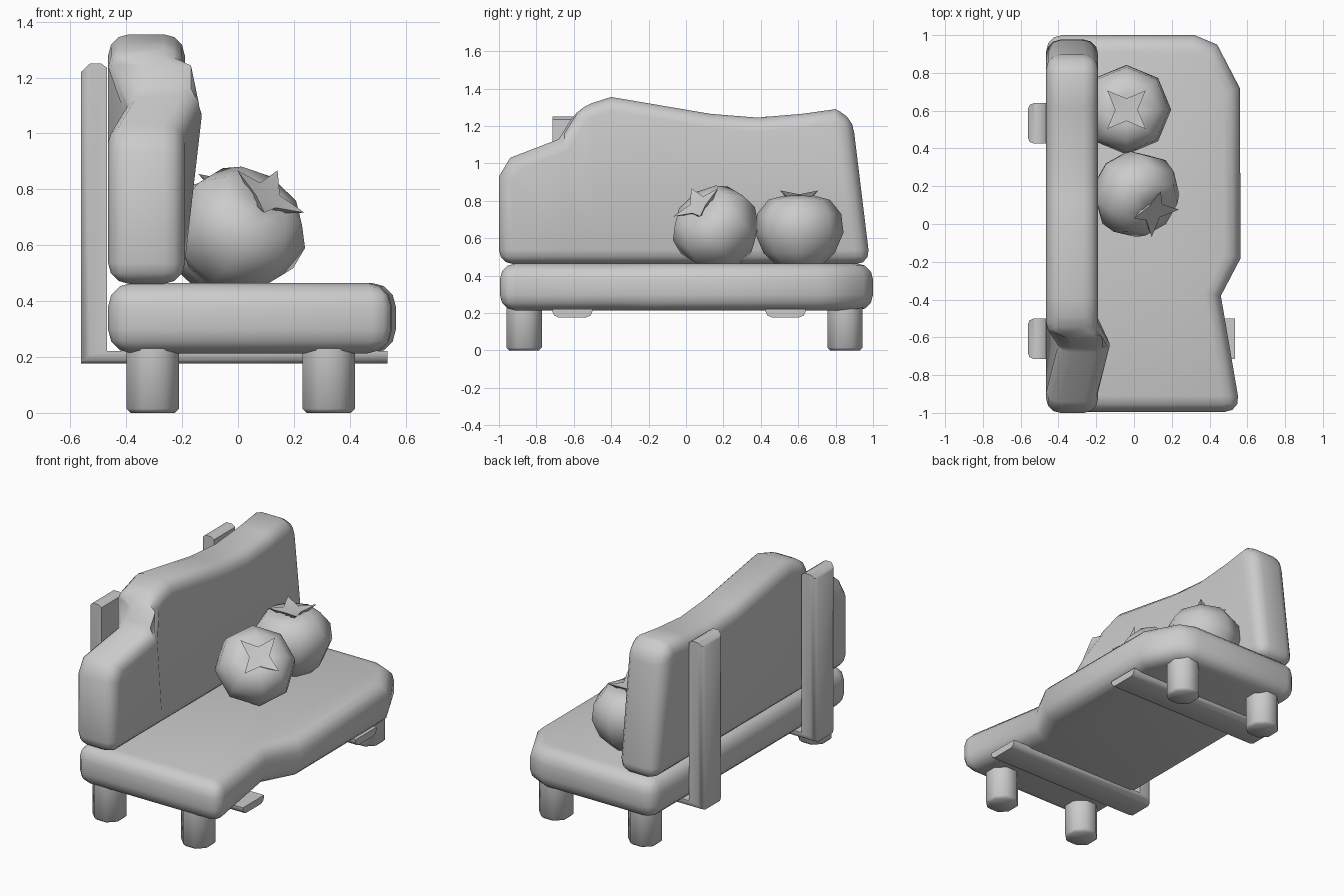
import bpy, bmesh, math
from mathutils import Vector, Matrix

if "Cube" in bpy.data.objects:
    bpy.data.objects.remove(bpy.data.objects["Cube"])


def finish(name, bm, angle=50):
    bmesh.ops.recalc_face_normals(bm, faces=bm.faces)
    me = bpy.data.meshes.new(name)
    bm.to_mesh(me)
    bm.free()
    ob = bpy.data.objects.new(name, me)
    bpy.context.collection.objects.link(ob)
    bpy.ops.object.select_all(action='DESELECT')
    ob.select_set(True)
    bpy.context.view_layer.objects.active = ob
    bpy.ops.object.shade_smooth_by_angle(angle=math.radians(angle))
    return ob


def slab(points, to3d, lo, hi, offset, segments, pick=None):
    """Extrude a flat outline from lo to hi and round its sharp edges."""
    bm = bmesh.new()
    f = bm.faces.new([bm.verts.new(to3d(a, b, lo)) for a, b in points])
    ext = bmesh.ops.extrude_face_region(bm, geom=[f])
    shift = Vector(to3d(0, 0, hi)) - Vector(to3d(0, 0, lo))
    bmesh.ops.translate(bm, vec=shift,
                        verts=[v for v in ext['geom'] if isinstance(v, bmesh.types.BMVert)])
    bmesh.ops.recalc_face_normals(bm, faces=bm.faces)
    edges = [e for e in bm.edges if e.calc_face_angle(0) > math.radians(40)
             and (pick is None or pick(e))]
    bmesh.ops.bevel(bm, geom=edges, offset=offset, segments=segments, profile=0.5,
                    affect='EDGES', clamp_overlap=False)
    return bm


# Seat cushion with a notched front edge
seat_outline = [(-0.465, -0.995), (0.545, -0.995), (0.558, -0.9), (0.46, -0.38), (0.565, -0.18),
                (0.56, 0.72), (0.44, 0.95), (0.32, 1.0), (-0.465, 1.0)]
seat_outline[1:3] = [(0.565, -0.995)]
finish("seat", slab(seat_outline, lambda a, b, c: (a, b, c), 0.213, 0.465, 0.085, 3))

# Wavy backrest, bulging forward near its low shoulder
back_outline = [(-1, 0.462), (-1, 0.93), (-0.94, 1.03), (-0.68, 1.13), (-0.575, 1.3), (-0.4, 1.355),
                (0.13, 1.265), (0.38, 1.245), (0.62, 1.265), (0.8, 1.29), (0.89, 1.24), (0.985, 0.462)]
bm = slab(back_outline, lambda a, b, c: (c, a, b), -0.465, -0.19, 0.075, 3)
for y in (-0.65, -0.5):
    bmesh.ops.bisect_plane(bm, geom=bm.verts[:] + bm.edges[:] + bm.faces[:],
                           plane_co=(0, y, 0), plane_no=(0, 1, 0))
for v in bm.verts:
    if abs(v.co.y + 0.65) < 0.06 and v.co.z > 0.9:
        v.co.x += 0.06
finish("backrest", bm)

# Four stubby legs
for i, (x, y) in enumerate([(-0.305, -0.865), (0.325, -0.865), (-0.305, 0.85), (0.325, 0.85)]):
    bm = bmesh.new()
    bmesh.ops.create_cone(bm, cap_ends=True, segments=8, radius1=0.102, radius2=0.102, depth=0.23,
                          matrix=Matrix.Translation((x, y, 0.12)) @ Matrix.Rotation(math.pi / 8, 4, 'Z'))
    low = [e for e in bm.edges if all(v.co.z < 0.1 for v in e.verts)]
    bmesh.ops.translate(bm, vec=(0, 0, -0.005), verts=bm.verts)
    bmesh.ops.bevel(bm, geom=low, offset=0.015, segments=1, affect='EDGES')
    finish(f"leg_{i + 1}", bm)

# L-shaped support brackets behind and below
bracket = [(-0.562, 0.177), (0.535, 0.177), (0.535, 0.222), (-0.468, 0.222), (-0.468, 1.235),
           (-0.49, 1.25), (-0.53, 1.25), (-0.562, 1.22)]


def outer(e):
    a, b = (v.co for v in e.verts)
    if abs(a.y - b.y) > 0.01:
        return False
    return (a.x < -0.55 and b.x < -0.55) or (a.z < 0.18 and b.z < 0.18)


for name, y0 in (("bracket_left", -0.715), ("bracket_right", 0.425)):
    finish(name, slab(bracket, lambda a, b, c: (a, c, b), y0, y0 + 0.215, 0.033, 2, outer))


# Round fruit cushions with star-shaped crowns
def ring(bm, n, r, z):
    return [bm.verts.new((r * math.cos(2 * math.pi * k / n), r * math.sin(2 * math.pi * k / n), z))
            for k in range(n)]


def bridge(bm, a, b):
    for k in range(len(a)):
        j = (k + 1) % len(a)
        bm.faces.new((a[k], a[j], b[j], b[k]))


def fan(bm, loop, z):
    c = bm.verts.new((0, 0, z))
    for k in range(len(loop)):
        bm.faces.new((loop[k], loop[(k + 1) % len(loop)], c))


def fruit(name, loc, axis):
    turn = Matrix.Translation(loc) @ Vector(axis).to_track_quat('Z', 'Y').to_matrix().to_4x4()
    bm = bmesh.new()
    profile = [(0.11, -0.205), (0.19, -0.13), (0.237, -0.02), (0.225, 0.08), (0.165, 0.155), (0.08, 0.178)]
    rings = [ring(bm, 8, r, z) for r, z in profile]
    for a, b in zip(rings, rings[1:]):
        bridge(bm, a, b)
    fan(bm, rings[0], -0.22)
    fan(bm, rings[-1], 0.15)
    bmesh.ops.transform(bm, matrix=turn, verts=bm.verts)
    finish(name, bm, 60)

    bm = bmesh.new()
    base = ring(bm, 8, 0.055, 0.15)
    star = ring(bm, 8, 0.06, 0.185)
    for k in range(1, 8, 2):
        star[k].co = (star[k].co.x * 2.4, star[k].co.y * 2.4, 0.205)
    bridge(bm, base, star)
    fan(bm, star, 0.185)
    bmesh.ops.transform(bm, matrix=turn, verts=bm.verts)
    finish(name + "_crown", bm)


fruit("tilted_fruit", (0.01, 0.16, 0.655), (0.11, -0.11, 0.14))
fruit("upright_fruit", (-0.04, 0.605, 0.65), (0, 0, 1))
